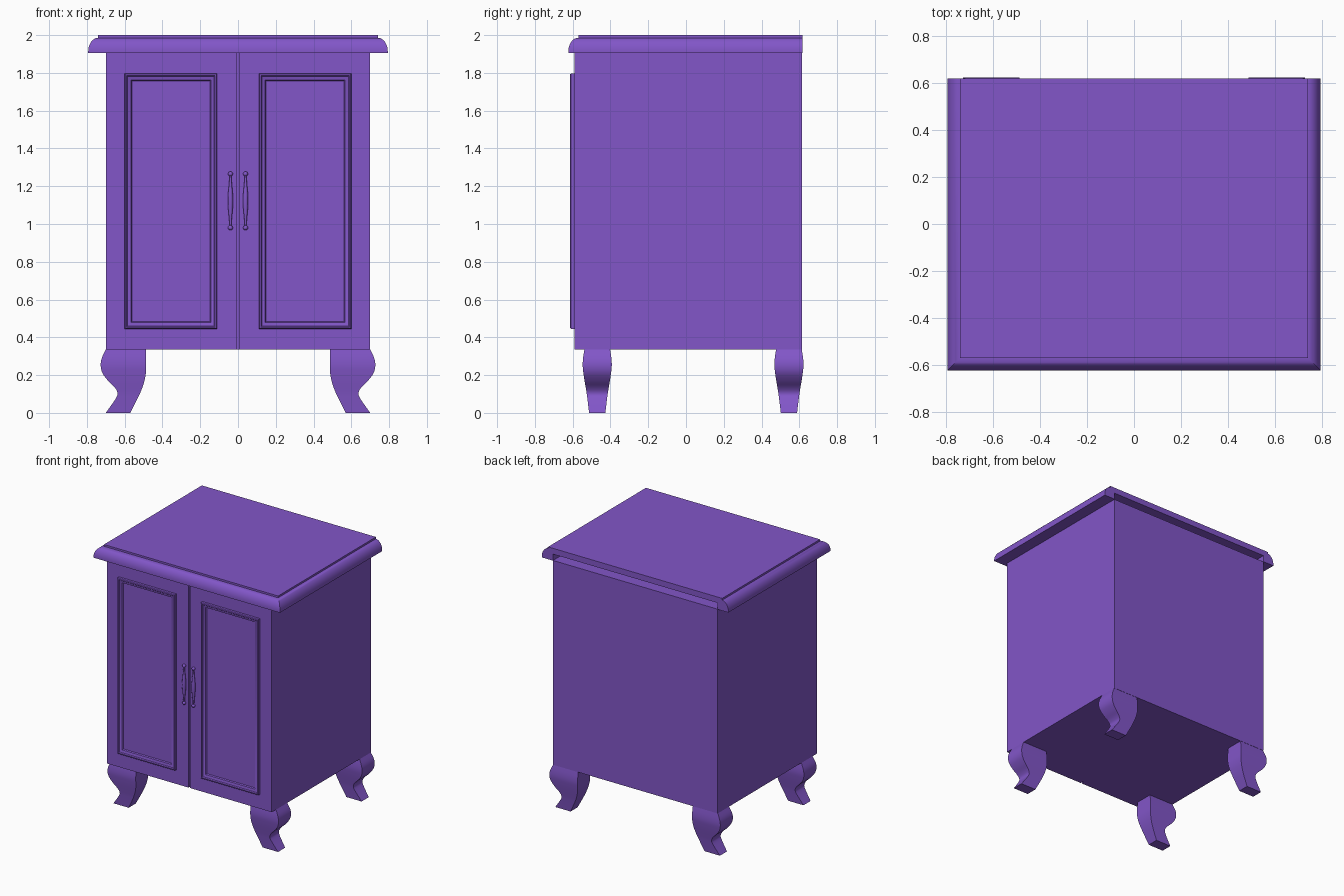
import bpy, bmesh, math
from mathutils import Vector

cube = bpy.data.objects.get("Cube")
if cube:
    bpy.data.objects.remove(cube, do_unlink=True)

purple = bpy.data.materials.new("purple paint")
purple.use_nodes = True
colour = (0.223, 0.093, 0.58, 1)
purple.diffuse_color = colour
purple.node_tree.nodes["Principled BSDF"].inputs["Base Color"].default_value = colour


def finish(name, bm, smooth=None):
    """Turn a bmesh into a painted object, smooth below the given angle."""
    bmesh.ops.recalc_face_normals(bm, faces=bm.faces)
    mesh = bpy.data.meshes.new(name)
    bm.to_mesh(mesh)
    bm.free()
    mesh.materials.append(purple)
    obj = bpy.data.objects.new(name, mesh)
    bpy.context.collection.objects.link(obj)
    if smooth:
        bpy.ops.object.select_all(action="DESELECT")
        obj.select_set(True)
        bpy.context.view_layer.objects.active = obj
        bpy.ops.object.shade_smooth_by_angle(angle=math.radians(smooth))
    return obj


def loft(name, rings, closed_rows=False, caps=True, smooth=None):
    """Skin a list of closed rings of equal size."""
    bm = bmesh.new()
    rows = [[bm.verts.new(p) for p in ring] for ring in rings]
    pairs = list(zip(rows, rows[1:]))
    if closed_rows:
        pairs.append((rows[-1], rows[0]))
    for a, b in pairs:
        for i in range(len(a)):
            j = (i + 1) % len(a)
            bm.faces.new((a[i], a[j], b[j], b[i]))
    if caps and not closed_rows:
        bm.faces.new(rows[0])
        bm.faces.new(rows[-1])
    return finish(name, bm, smooth)


def spline(points, steps):
    """Smooth row interpolation through the given tuples."""
    ext = [points[0]] + points + [points[-1]]
    out = []
    for k in range(1, len(ext) - 2):
        a, b, c, d = (Vector(p) for p in ext[k - 1:k + 3])
        for s in range(steps):
            t = s / steps
            out.append(0.5 * (2 * b + (c - a) * t + (2 * a - 5 * b + 4 * c - d) * t ** 2
                              + (3 * b - a - 3 * c + d) * t ** 3))
    return out + [Vector(points[-1])]


# Cabinet body, with the slit between the doors cut into its front
half, front, back, slit = 0.70, -0.59, 0.615, 0.007
outline = [(half, front), (half, back), (-half, back), (-half, front),
           (-slit, front), (-slit, front + 0.02), (slit, front + 0.02), (slit, front)]
loft("cabinet_body", [[(x, y, z) for x, y in outline] for z in (0.335, 1.905)])

# Top board, open underneath at the back
board = [(0.74, -0.57), (0.74, 0.618), (-0.74, 0.618), (-0.74, -0.57)]
loft("top_board", [[(x, y, z) for x, y in board] for z in (1.955, 2.0)])

# Rounded moulding along the sides and front of the top, mitred at the corners
arc = [(0.053 * math.cos(t), 1.913 + 0.073 * math.sin(t))
       for t in (math.radians(a) for a in range(0, 91, 10))]
moulding = [(-0.04, 1.905), (0.053, 1.905)] + arc + [(-0.04, 1.986)]
rings = []
for sx, y, sy in ((-1, 0.618, 0), (-1, -0.57, -1), (1, -0.57, -1), (1, 0.618, 0)):
    rings.append([(sx * (0.74 + d), y + sy * d, z) for d, z in moulding])
loft("top_moulding", rings, smooth=35)

# Raised door frames: inset from the outer edge, height off the door
bead = [(0, -0.002), (0, 0.018), (0.004, 0.023), (0.011, 0.023),
        (0.016, 0.016), (0.034, 0.009), (0.04, -0.002)]
for side, sign in (("left", 1), ("right", -1)):
    rings = []
    for x, dx, z, dz in ((0.11, 1, 0.445, 1), (0.60, -1, 0.445, 1),
                         (0.60, -1, 1.797, -1), (0.11, 1, 1.797, -1)):
        rings.append([(sign * (x + dx * w), front - p, z + dz * w) for w, p in bead])
    loft(side + "_door_frame", rings, closed_rows=True, smooth=30)

# Turned handles with a ball at each end
for side, sign in (("left", 1), ("right", -1)):
    low, high, cx, cy = 0.98, 1.265, sign * 0.04, front - 0.008
    rings = []
    for k in range(17):
        t = k / 16
        r = 0.005 + 0.009 * math.sin(math.pi * t) ** 2
        rings.append([(cx + r * math.cos(a), cy + r * math.sin(a), low + (high - low) * t)
                      for a in (math.tau * i / 12 for i in range(12))])
    loft(side + "_handle", rings, smooth=40)
    bm = bmesh.new()
    for z in (low, high):
        ball = bmesh.ops.create_uvsphere(bm, u_segments=12, v_segments=8, radius=0.013)
        bmesh.ops.translate(bm, verts=ball["verts"], vec=(cx, cy, z))
    finish(side + "_handle_ends", bm, smooth=60)

# Curved legs: height, inner edge, outer edge, half depth
leg_rows = [(0.335, 0.487, 0.700, 0.068), (0.29, 0.487, 0.721, 0.075),
            (0.25, 0.487, 0.727, 0.077), (0.21, 0.488, 0.717, 0.073),
            (0.17, 0.495, 0.688, 0.067), (0.135, 0.506, 0.653, 0.061),
            (0.105, 0.518, 0.638, 0.056), (0.075, 0.532, 0.648, 0.052),
            (0.0, 0.570, 0.700, 0.043)]
rows = spline(leg_rows, 4)
for place, y in (("front", -0.47), ("back", 0.545)):
    for side, sign in (("left", 1), ("right", -1)):
        loft(f"{place}_{side}_leg",
             [[(sign * a, y - h, z), (sign * b, y - h, z),
               (sign * b, y + h, z), (sign * a, y + h, z)] for z, a, b, h in rows],
             smooth=35)
